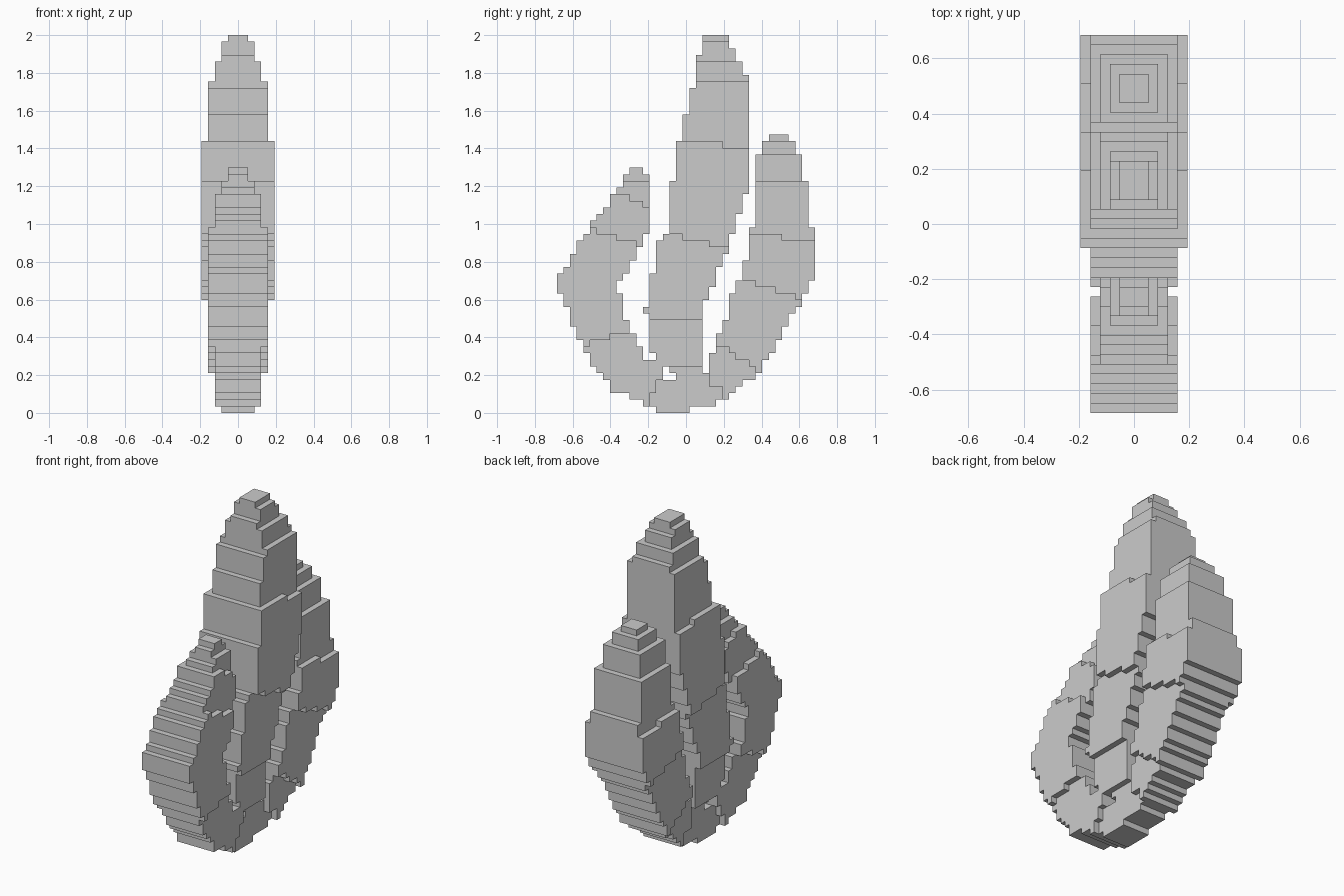
import bpy, bmesh, math
from mathutils import Vector

if "Cube" in bpy.data.objects:
    bpy.data.objects.remove(bpy.data.objects["Cube"])

V = 2 / 57          # size of one block; the model is 57 blocks high


def step(runs, k):
    """Value of a stepped edge at row k; runs are (first row, value)."""
    return [v for start, v in runs if start <= k][-1]


def blocks(rows, near, far, bands):
    """Fill a side outline row by row; bands (row, slope, half width) set thickness."""
    cells = set()
    for k in range(*rows):
        for j in range(step(near, k), step(far, k) + 1):
            half = [w for r, s, w in bands if k >= r + s * j][-1]
            cells.update((i, j, k) for i in range(-half, half + 1))
    return cells


parts = {}

# Narrow root joining the three tongues
parts["root"] = blocks(
    (0, 5), [(0, -4), (1, -5), (3, -4)],
    [(0, 0), (1, 4), (2, 5), (4, 3)], [(-99, 0, 2)])

# Tall middle tongue
parts["middle_tongue"] = blocks(
    (5, 57),
    [(5, -1), (6, -2), (7, -4), (9, -5), (15, -6), (16, -5), (21, -4), (26, -3),
     (27, -2), (35, -1), (41, 0), (45, 1), (49, 2), (54, 3)],
    [(5, 3), (6, 2), (17, 3), (19, 4), (22, 5), (24, 6), (27, 7), (30, 8),
     (33, 9), (51, 8), (53, 7), (55, 6)],
    [(-99, 0, 2), (7, 0, 3), (14, 0, 4), (26, -.33, 5), (40.6, -.1, 4),
     (50, 0, 3), (53, 0, 2), (56, 0, 1)])

# Short curved front tongue
parts["front_tongue"] = blocks(
    (1, 37),
    [(1, -6), (2, -8), (3, -11), (5, -12), (6, -13), (7, -14), (9, -15), (11, -16),
     (13, -17), (16, -18), (18, -19), (21, -18), (22, -17), (24, -16), (26, -15),
     (27, -14), (29, -13), (30, -12), (31, -11), (33, -10), (34, -9), (36, -8)],
    [(1, -6), (3, -5), (5, -4), (7, -5), (8, -7), (10, -8), (12, -9), (14, -10),
     (18, -11), (20, -10), (21, -9), (23, -8), (25, -7), (27, -6), (36, -7)],
    [(-99, 0, 3), (14.7, .33, 4), (22.4, -.33, 3), (28.3, -.45, 2), (35, 0, 1)])

# Back tongue of medium height
parts["back_tongue"] = blocks(
    (2, 42),
    [(2, 6), (4, 4), (9, 5), (12, 6), (14, 7), (18, 8), (20, 9), (23, 10),
     (28, 11), (39, 12), (41, 13)],
    [(2, 6), (3, 7), (4, 8), (5, 10), (6, 11), (8, 12), (9, 13), (11, 14), (13, 15),
     (15, 16), (16, 17), (18, 18), (20, 19), (28, 18), (35, 17), (39, 16), (41, 15)],
    [(-99, 0, 3), (13.3, -.67, 4), (22.6, -.33, 5), (27.2, -.08, 4),
     (35, 0, 3), (39, 0, 2), (41, 0, 1)])

solid = set().union(*parts.values())


def build(name, cells):
    """Skin the outside of a block set and merge its flat areas."""
    bm = bmesh.new()
    for c in cells:
        for a in range(3):
            for sign in (-1, 1):
                n = list(c)
                n[a] += sign
                if tuple(n) in solid:
                    continue
                quad = []
                for u, v in ((-.5, -.5), (.5, -.5), (.5, .5), (-.5, .5))[::sign]:
                    p = Vector(c)
                    p[a] += sign * .5
                    p[(a + 1) % 3] += u
                    p[(a + 2) % 3] += v
                    p.z += .5
                    quad.append(bm.verts.new(p * V))
                bm.faces.new(quad)
    bmesh.ops.remove_doubles(bm, verts=bm.verts, dist=V * .1)
    bmesh.ops.dissolve_limit(bm, angle_limit=math.radians(1),
                             verts=bm.verts, edges=bm.edges)
    mesh = bpy.data.meshes.new(name)
    bm.to_mesh(mesh)
    bm.free()
    bpy.context.collection.objects.link(bpy.data.objects.new(name, mesh))


for part_name, part_cells in parts.items():
    build(part_name, part_cells)
